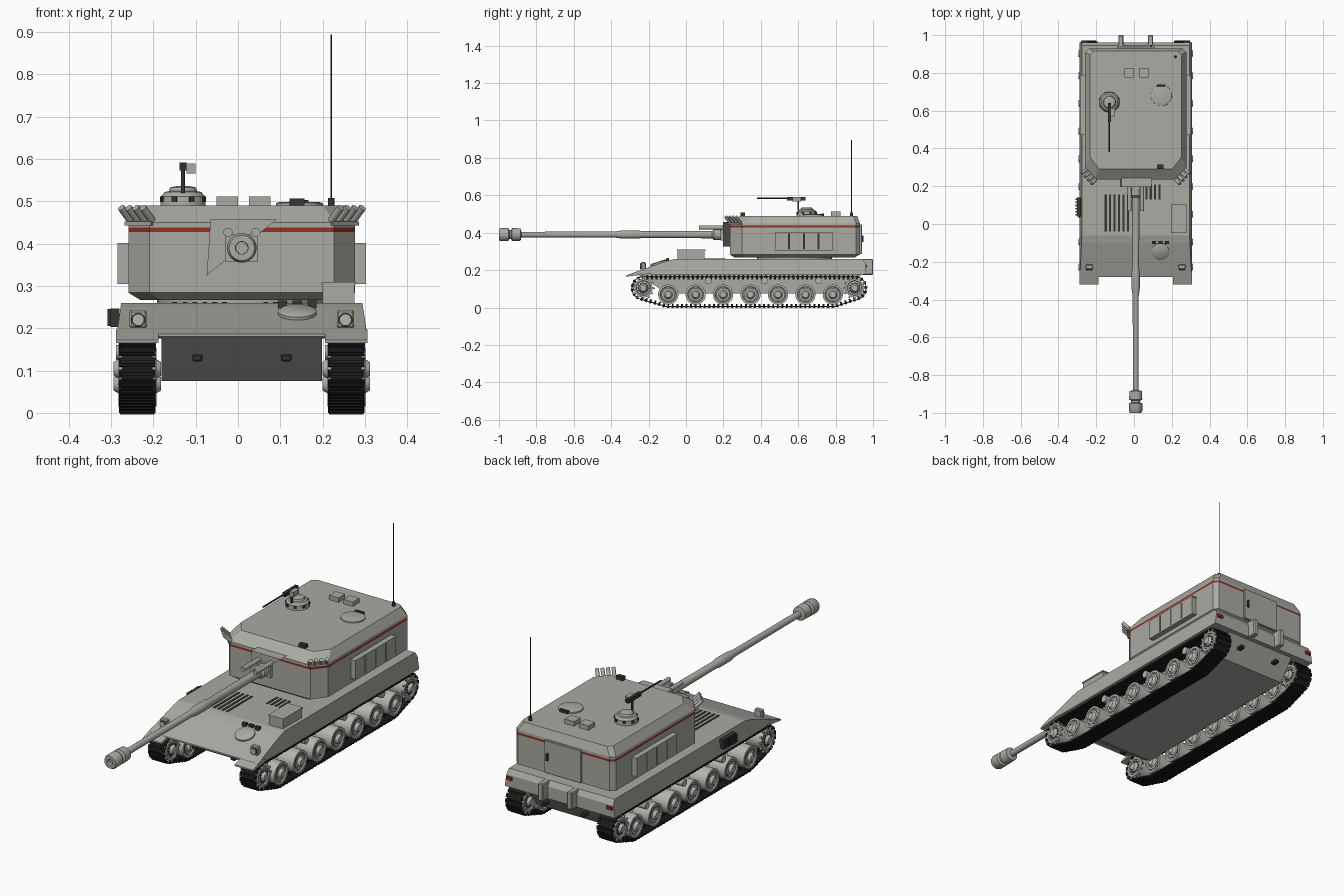
import bpy, bmesh, math
from mathutils import Vector, geometry

if "Cube" in bpy.data.objects:
    bpy.data.objects.remove(bpy.data.objects["Cube"], do_unlink=True)

CX = 0.009          # centre line of the vehicle
GUN_Z = 0.39


def material(name, rgb):
    m = bpy.data.materials.new(name)
    m.use_nodes = True
    m.diffuse_color = (*rgb, 1)
    m.node_tree.nodes["Principled BSDF"].inputs["Base Color"].default_value = (*rgb, 1)
    return m


BODY = material("grey green paint", (0.40, 0.405, 0.365))
WHEEL = material("pale wheel grey", (0.47, 0.47, 0.44))
TRACK = material("track black", (0.013, 0.013, 0.013))
DARK = material("dark metal", (0.035, 0.035, 0.033))
RED = material("red marking", (0.30, 0.025, 0.018))


def finish(name, bm, *mats, smooth=False):
    bmesh.ops.recalc_face_normals(bm, faces=bm.faces)
    me = bpy.data.meshes.new(name)
    bm.to_mesh(me)
    bm.free()
    for m in mats:
        me.materials.append(m)
    if smooth:
        for p in me.polygons:
            p.use_smooth = True
        me.set_sharp_from_angle(angle=math.radians(35))
    ob = bpy.data.objects.new(name, me)
    bpy.context.collection.objects.link(ob)
    return ob


def add_loft(bm, rings):
    loops = [[bm.verts.new(p) for p in ring] for ring in rings]
    n = len(loops[0])
    bands = []
    for a, b in zip(loops, loops[1:]):
        bands.append([bm.faces.new((a[i], a[(i + 1) % n], b[(i + 1) % n], b[i])) for i in range(n)])
    bm.faces.new(loops[0][::-1])
    bm.faces.new(loops[-1])
    return bands


def loft(name, rings, mat):
    bm = bmesh.new()
    add_loft(bm, rings)
    return finish(name, bm, mat)


def box(name, x, y, z, mat, bevel=0):
    """Box from (low, high) ranges."""
    ring = lambda h: [(x[0], y[0], h), (x[1], y[0], h), (x[1], y[1], h), (x[0], y[1], h)]
    ob = loft(name, [ring(z[0]), ring(z[1])], mat)
    if bevel:
        ob.modifiers.new("bevel", "BEVEL").width = bevel
    return ob


def prism(name, profile, x0, x1, mat):
    return loft(name, [[(x, y, z) for y, z in profile] for x in (x0, x1)], mat)


def lathe(name, profile, origin, axis, mat, n=24):
    """Turn (distance, radius) pairs around an axis through origin."""
    o, d = Vector(origin), Vector(axis).normalized()
    u = d.orthogonal().normalized()
    v = d.cross(u)
    turn = [2 * math.pi * i / n for i in range(n)]
    bm = bmesh.new()
    add_loft(bm, [[o + d * t + (u * math.cos(a) + v * math.sin(a)) * r for a in turn] for t, r in profile])
    return finish(name, bm, mat, smooth=True)


def rod(name, a, b, r, mat, n=12):
    d = Vector(b) - Vector(a)
    return lathe(name, [(0, r), (d.length, r)], a, d, mat, n)


def both(half):
    """Mirrored x range for each side: (side, (low, high))."""
    return [(s, sorted((CX + s * half[0], CX + s * half[1]))) for s in (-1, 1)]


# Hull: upper body swept along its length, lower tub between the tracks
sections = [(-0.28, 0.180, 0.187), (-0.10, 0.176, 0.25), (-0.06, 0.176, 0.26),
            (0.945, 0.176, 0.26), (0.96, 0.176, 0.235)]
rings = []
for y, low, top in sections:
    wt = 0.297 - 0.14 * (top - 0.176)
    rings.append([(CX - 0.297, y, low), (CX + 0.297, y, low), (CX + wt, y, top), (CX - wt, y, top)])
loft("upper_hull", rings, BODY)
prism("lower_hull", [(-0.27, 0.185), (-0.10, 0.075), (0.86, 0.075), (0.94, 0.18)],
      CX - 0.19, CX + 0.19, BODY)
for s, x in both((0.197, 0.297)):
    prism("front_fender", [(-0.32, 0.165), (-0.32, 0.172), (-0.25, 0.197), (-0.2, 0.18)], *x, BODY)
for s, x in both((0.225, 0.265)):
    box("headlight_guard", x, (-0.24, -0.215), (0.2, 0.243), BODY, 0.004)
    c = CX + s * 0.245
    rod("headlight", (c, -0.247, 0.22), (c, -0.23, 0.22), 0.014, WHEEL, 16)
    rod("headlight_rim", (c, -0.243, 0.22), (c, -0.23, 0.22), 0.017, DARK, 16)
for s, x in both((0.255, 0.285)):
    box("tail_light", x, (0.955, 0.968), (0.213, 0.228), RED)
for s, x in both((0.065, 0.092)):
    box("rear_bracket", x, (0.94, 1.0), (0.175, 0.26), BODY, 0.004)
for s, x in both((0.093, 0.117)):
    box("front_tow_hook", x, (-0.205, -0.18), (0.122, 0.138), DARK, 0.003)
    box("rear_tow_hook", x, (0.9, 0.935), (0.122, 0.138), DARK, 0.003)

# Deck fittings
box("stowage_box", (0.2, 0.275), (-0.045, 0.1), (0.255, 0.302), BODY)
box("stowage_lid", (0.197, 0.278), (-0.048, 0.103), (0.302, 0.309), BODY)
for i in range(6):
    x = -0.155 + i * 0.0235
    box("engine_grille_slot", (x, x + 0.011), (-0.04, 0.155), (0.255, 0.262), DARK)
for i in range(4):
    x = 0.06 + i * 0.023
    box("small_grille_slot", (x, x + 0.011), (0.13, 0.21), (0.255, 0.262), DARK)
lathe("driver_hatch", [(-0.01, 0.046), (0.006, 0.046), (0.011, 0.038)], (0.14, -0.145, 0.235),
      (0, -0.33, 1), BODY)
for x in (0.105, 0.14, 0.175):
    box("driver_periscope", (x - 0.011, x + 0.011), (-0.105, -0.09), (0.248, 0.266), DARK)
box("exhaust_frame", (-0.301, -0.28), (0.04, 0.14), (0.203, 0.247), DARK)
for i in range(6):
    y = 0.044 + i * 0.0165
    box("exhaust_slat", (-0.309, -0.3), (y, y + 0.009), (0.205, 0.245), DARK)

# Turret: stacked outlines, with a painted band
lathe("turret_ring", [(0, 0.2), (0.02, 0.2)], (CX, 0.58, 0.255), (0, 0, 1), BODY, 40)


def outline(w, yf, yb, z):
    half = [(w - 0.05, yf), (w, yf + 0.065), (w, yb - 0.02), (w - 0.02, yb)]
    return [(CX + x, y, z) for x, y in half] + [(CX - x, y, z) for x, y in reversed(half)]


bm = bmesh.new()
bands = add_loft(bm, [outline(0.24, 0.26, 0.9, 0.267), outline(0.268, 0.235, 0.93, 0.284),
                      outline(0.268, 0.235, 0.93, 0.428), outline(0.268, 0.235, 0.93, 0.438),
                      outline(0.268, 0.235, 0.93, 0.45), outline(0.243, 0.29, 0.915, 0.49)])
for f in bands[2]:
    f.material_index = 1
finish("turret", bm, BODY, RED)

# Turret side racks, door and smoke launchers
for s, x in both((0.26, 0.283)):
    box("rack_back", x, (0.477, 0.783), (0.309, 0.398), DARK)
for s, x in both((0.26, 0.294)):
    for i in range(4):
        y = 0.475 + i * 0.079
        box("rack_panel", x, (y, y + 0.073), (0.312, 0.395), BODY)
    for z in (0.305, 0.395):
        box("rack_rail", x, (0.472, 0.788), (z, z + 0.007), BODY)
box("rear_door", (CX - 0.1, CX + 0.1), (0.92, 0.94), (0.285, 0.445), BODY, 0.003)
box("door_handle", (0.085, 0.094), (0.938, 0.948), (0.35, 0.385), DARK)
for s in (-1, 1):
    for i in range(4):
        a = Vector((CX + s * (0.212 + i * 0.017), 0.235 + i * 0.018, 0.455))
        rod("smoke_tube", a, a + Vector((s * 0.022, -0.022, 0.03)), 0.009, BODY)
    p = [(0.205, 0.25), (0.215, 0.222), (0.277, 0.287), (0.255, 0.31)]
    loft("smoke_bracket", [[(CX + s * x, y, z) for x, y in p] for z in (0.443, 0.453)], BODY)

# Gun
loft("mantlet", [[(CX - w, y, 0.325 if w > 0.075 else 0.457) for w, y in ((w, 0.197), (-w, 0.197), (-w, 0.25), (w, 0.25))]
                 for w in (0.083, 0.074)], BODY)
box("mantlet_collar", (CX - 0.038, CX + 0.038), (0.185, 0.2), (0.358, 0.422), BODY)
lathe("gun_barrel", [(-0.2, 0.03), (-0.15, 0.03), (-0.14, 0.02), (0.235, 0.018), (0.255, 0.022),
                     (0.34, 0.022), (0.38, 0.016), (0.98, 0.0145)], (CX, 0, GUN_Z), (0, -1, 0), BODY)
lathe("muzzle_brake", [(0.88, 0.016), (0.885, 0.033), (0.93, 0.035), (0.935, 0.024), (0.945, 0.024),
                       (0.95, 0.035), (0.99, 0.035), (1.0, 0.03), (1.0, 0.015), (0.97, 0.014)],
      (CX, 0, GUN_Z), (0, -1, 0), BODY)
rod("muzzle_bore", (CX, -0.96, GUN_Z), (CX, -0.975, GUN_Z), 0.014, DARK)
for s in (-1, 1):
    rod("recoil_cylinder", (CX + s * 0.033, 0.07, 0.427), (CX + s * 0.033, 0.2, 0.427), 0.011, BODY)

# Roof: cupola, machine gun, hatch, boxes and aerial
cup = (-0.13, 0.645, 0.488)
lathe("cupola", [(0, 0.054), (0.024, 0.052), (0.034, 0.043), (0.036, 0.034), (0.045, 0.03), (0.048, 0.015)],
      cup, (0, 0, 1), BODY, 32)
for i in range(8):
    a = i * math.pi / 4 + math.pi / 8
    d = Vector((math.cos(a), math.sin(a), 0))
    c = Vector(cup) + Vector((0, 0, 0.017))
    rod("cupola_periscope", c + d * 0.046, c + d * 0.056, 0.009, DARK, 4)
rod("gun_post", (-0.13, 0.6, 0.52), (-0.13, 0.6, 0.575), 0.005, DARK)
box("machine_gun", (-0.138, -0.122), (0.54, 0.64), (0.573, 0.592), DARK)
rod("machine_gun_barrel", (-0.13, 0.38, 0.584), (-0.13, 0.55, 0.584), 0.004, DARK, 8)
box("ammo_box", (-0.122, -0.1), (0.57, 0.615), (0.566, 0.59), BODY)
lathe("loader_hatch", [(0, 0.056), (0.008, 0.055), (0.011, 0.045)], (0.145, 0.68, 0.488), (0, 0, 1), BODY, 32)
box("hatch_hinge", (0.122, 0.167), (0.725, 0.738), (0.488, 0.503), DARK)
box("roof_sight", (0.122, 0.157), (0.292, 0.315), (0.486, 0.507), DARK)
for x in (-0.051, 0.026):
    box("roof_box", (x, x + 0.051), (0.775, 0.825), (0.488, 0.512), BODY)
rod("aerial_base", (0.22, 0.885, 0.488), (0.22, 0.885, 0.508), 0.008, DARK)
rod("aerial", (0.22, 0.885, 0.5), (0.22, 0.885, 0.895), 0.0018, DARK, 6)

# Running gear
ends = [(-0.228, 0.104), (0.902, 0.104)]
wheels = [(-0.095 + i * 0.1467, 0.069) for i in range(7)]


def disc(name, y, z, r, x):
    prof = [(-0.056, 0.016), (-0.05, 0.02), (-0.043, 0.024), (-0.04, r * 0.74), (-0.045, r * 0.8), (-0.045, r)]
    prof += [(-t, q) for t, q in reversed(prof)]
    lathe(name, prof, (x, y, z), (1, 0, 0), WHEEL, 28)


def track_path():
    pts = [Vector((y + r * math.cos(k * math.pi / 24), z + r * math.sin(k * math.pi / 24)))
           for (y, z), r in [(e, 0.058) for e in ends] + [(w, 0.062) for w in wheels] for k in range(48)]
    return [pts[i] for i in geometry.convex_hull_2d(pts)]


def walk(loop, count):
    """Evenly spaced points and directions around a closed path."""
    edges = list(zip(loop, loop[1:] + loop[:1]))
    step = sum((b - a).length for a, b in edges) / count
    run = 0
    for a, b in edges:
        length = (b - a).length
        while run < length:
            yield a + (b - a) * run / length, (b - a) / length
            run += step
        run -= length


path = track_path()
for s in (-1, 1):
    x = CX + s * 0.247
    for y, z in wheels:
        disc("road_wheel", y, z, 0.054, x)
        rod("wheel_rim_gap", (x - 0.0415, y, z), (x + 0.0415, y, z), 0.036, DARK, 28)
        rod("wheel_face", (x - 0.0425, y, z), (x + 0.0425, y, z), 0.033, WHEEL, 28)
    for y, z in ends:
        disc("end_wheel", y, z, 0.05, x)
        for i in range(12):
            a = i * math.pi / 6
            d = Vector((0, math.cos(a), math.sin(a)))
            c = Vector((x, y, z))
            for t in (-0.04, 0.04):
                o = c + Vector((t, 0, 0))
                rod("sprocket_tooth", o + d * 0.04, o + d * 0.061, 0.006, WHEEL, 4)
            rod("sprocket_bolt", c + d * 0.027 - Vector((0.044, 0, 0)), c + d * 0.027 + Vector((0.044, 0, 0)),
                0.005, DARK, 6)
    for y in (0.12, 0.42, 0.71):
        rod("return_roller", (x - 0.05, y, 0.143), (x + 0.03, y, 0.143), 0.018, WHEEL, 16)
    bm = bmesh.new()
    for p, d in walk(path, 108):
        out = Vector((d.y, -d.x))
        for half, length, low, high in ((0.0435, 0.0095, -0.001, 0.007), (0.0405, 0.004, 0.006, 0.0105),
                                        (0.036, 0.014, 0, 0.004), (0.005, 0.005, -0.012, 0)):
            quad = [p + d * u + out * v for u, v in ((-length, low), (length, low), (length, high), (-length, high))]
            add_loft(bm, [[(x + k * half, q.x, q.y) for q in quad] for k in (-1, 1)])
    finish("track", bm, TRACK)
